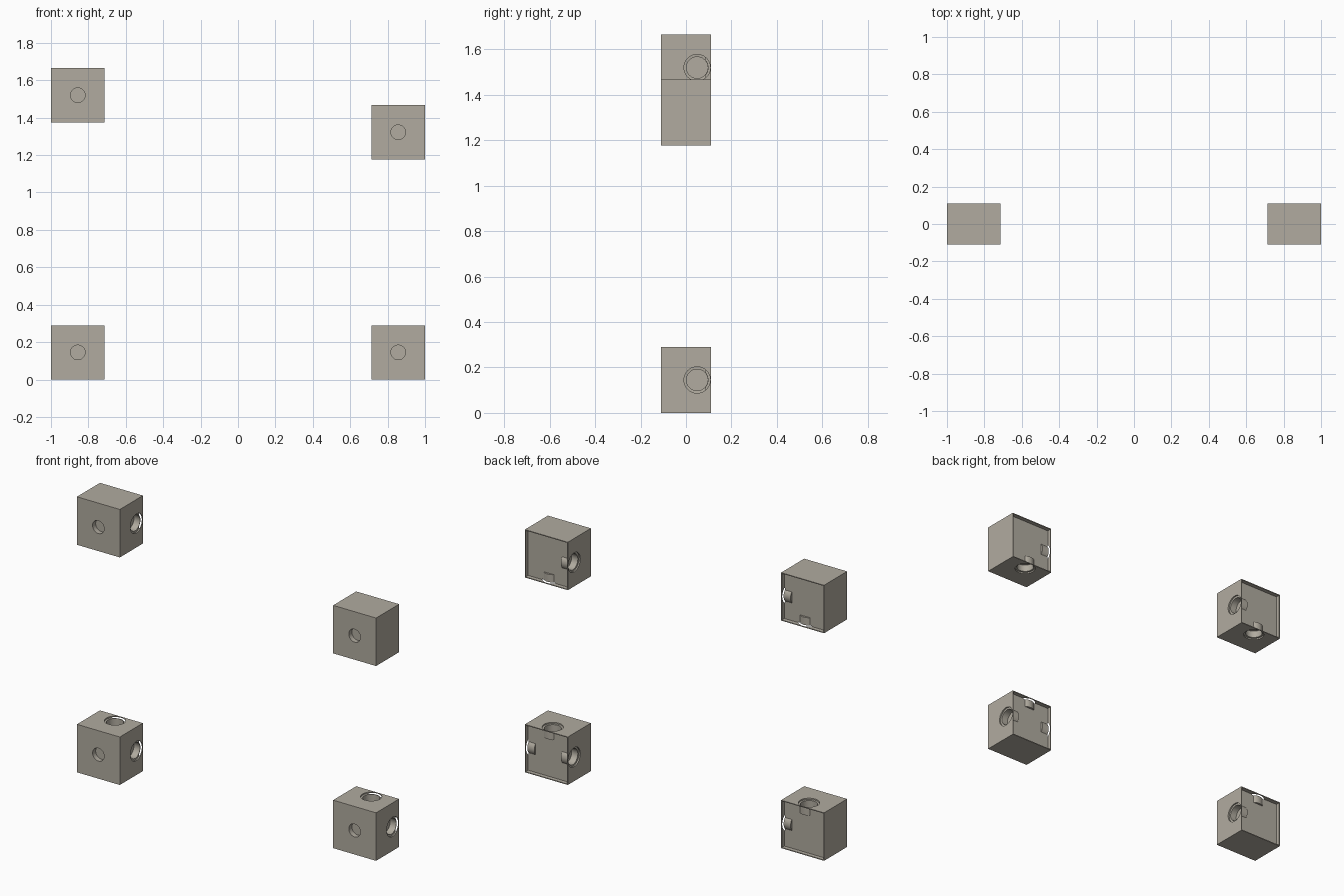
import bpy, bmesh
from mathutils import Vector, Matrix

if "Cube" in bpy.data.objects:
    bpy.data.objects.remove(bpy.data.objects["Cube"])

W, D, H = 0.287, 0.22, 0.29      # box size
RIM, RECESS = 0.005, 0.024       # rear lip width and recess depth
PORT_Y = 0.049                   # ports sit towards the back

stone = bpy.data.materials.new("warm_grey")
stone.diffuse_color = (0.44, 0.41, 0.35, 1)
stone.use_nodes = True
stone.node_tree.nodes["Principled BSDF"].inputs["Base Color"].default_value = stone.diffuse_color


def make_object(name, bm):
    bmesh.ops.recalc_face_normals(bm, faces=bm.faces)
    mesh = bpy.data.meshes.new(name)
    bm.to_mesh(mesh)
    bm.free()
    mesh.materials.append(stone)
    ob = bpy.data.objects.new(name, mesh)
    bpy.context.collection.objects.link(ob)
    return ob


def block(name, size, centre):
    bm = bmesh.new()
    bmesh.ops.create_cube(bm, size=1)
    bmesh.ops.transform(bm, verts=bm.verts,
                        matrix=Matrix.Translation(centre) @ Matrix.Diagonal((*size, 1)))
    return make_object(name, bm)


def turned(name, centre, inward, profile, n=40):
    """Turned solid: profile is (radius, depth) pairs along the inward axis."""
    rot = Vector(inward).to_track_quat('Z', 'Y').to_matrix().to_4x4()
    place = Matrix.Translation(centre) @ rot
    bm = bmesh.new()
    rings = []
    for r, d in profile:
        ring = bmesh.ops.create_circle(bm, segments=n, radius=r,
                                       matrix=place @ Matrix.Translation((0, 0, d)))
        rings.append(ring['verts'])
    for a, b in zip(rings, rings[1:]):
        for i in range(n):
            j = (i + 1) % n
            bm.faces.new((a[i], a[j], b[j], b[i]))
    bm.faces.new(rings[0])
    bm.faces.new(rings[-1])
    return make_object(name, bm)


def connector(name, x, z, ports):
    body = block(name, (W, D, H), (0, 0, 0))
    # rear recess and front screw hole
    steps = [('DIFFERENCE', block("rear_recess_cutter",
                                  (W - 2 * RIM, 2 * RECESS, H - 2 * RIM), (0, D / 2, 0))),
             ('DIFFERENCE', turned("front_hole_cutter", (0, -D / 2, 0), (0, 1, 0),
                                   [(0.039, -0.02), (0.039, 0.03)]))]
    # socket shells bulging into the recess, then their blind bores
    places = [((sx * W / 2, PORT_Y, sz * H / 2), (-sx, 0, -sz)) for sx, sz in ports]
    for pos, inward in places:
        steps.append(('UNION', turned("socket_shell", pos, inward,
                                      [(0.050, RIM + 0.002), (0.050, 0.055)])))
    for pos, inward in places:
        steps.append(('DIFFERENCE', turned("port_cutter", pos, inward,
                                           [(0.058, -0.02), (0.058, RIM + 0.003),
                                            (0.047, RIM + 0.004), (0.047, 0.050)])))
    for operation, tool in steps:
        m = body.modifiers.new("step", 'BOOLEAN')
        m.operation = operation
        m.solver = 'EXACT'
        m.object = tool
    deps = bpy.context.evaluated_depsgraph_get()
    deps.update()
    mesh = bpy.data.meshes.new_from_object(body.evaluated_get(deps))
    body.modifiers.clear()
    body.data = mesh
    for _, tool in steps:
        bpy.data.objects.remove(tool)
    body.location = (x, 0, z + H / 2)
    # smooth bores, crisp box edges
    bpy.ops.object.select_all(action='DESELECT')
    body.select_set(True)
    bpy.context.view_layer.objects.active = body
    bpy.ops.object.shade_smooth_by_angle(angle=0.6)


LEFT, RIGHT, UP, DOWN = (-1, 0), (1, 0), (0, 1), (0, -1)
X = 1 - W / 2
connector("lower_left_connector", -X, 0, [RIGHT, UP])
connector("lower_right_connector", X, 0, [LEFT, RIGHT, UP])
connector("upper_left_connector", -X, 1.375, [RIGHT, DOWN])
connector("upper_right_connector", X, 1.177, [LEFT, DOWN])
